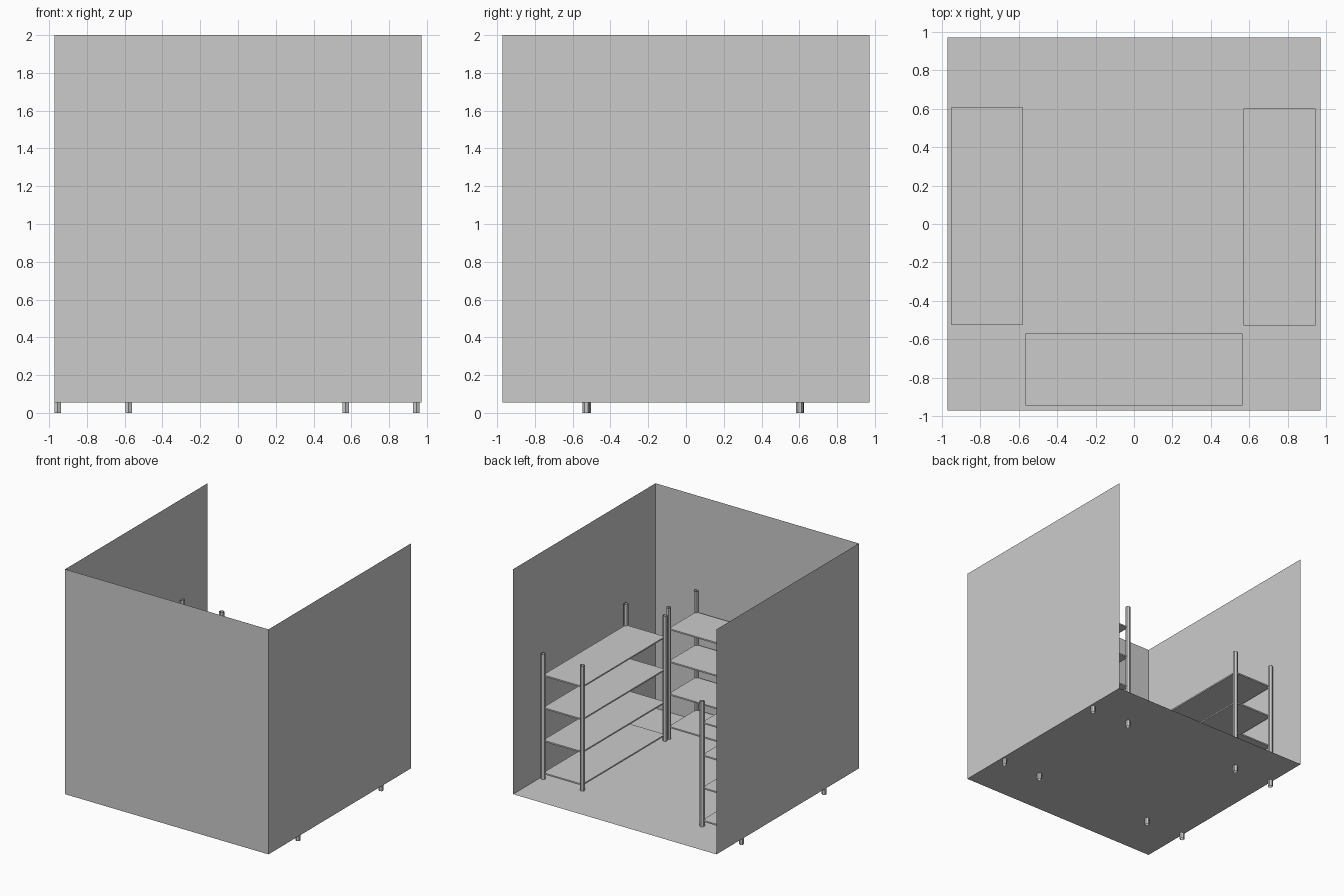
import bpy
import bmesh
from math import radians
from mathutils import Matrix, Vector

old = bpy.data.objects.get("Cube")
if old:
    bpy.data.objects.remove(old, do_unlink=True)

HALF, FLOOR, TOP = 0.9725, 0.055, 2.0
RACK_W, RACK_L = 0.375, 1.13
POST_R, POST_H = 0.02, 1.138
SHELF_T, SHELF_Z, SHELF_GAP = 0.012, 0.107, 0.282

grey = bpy.data.materials.new("light_grey")
grey.use_nodes = True
colour = (0.6, 0.6, 0.6, 1)
grey.diffuse_color = colour
grey.node_tree.nodes["Principled BSDF"].inputs["Base Color"].default_value = colour


def finish(name, bm):
    mesh = bpy.data.meshes.new(name)
    bm.to_mesh(mesh)
    bm.free()
    mesh.materials.append(grey)
    obj = bpy.data.objects.new(name, mesh)
    bpy.context.collection.objects.link(obj)
    return obj


def panel(name, corner, side_a, side_b):
    """Single-sheet rectangle spanned from a corner by two sides."""
    bm = bmesh.new()
    c, a, b = Vector(corner), Vector(side_a), Vector(side_b)
    bm.faces.new([bm.verts.new(p) for p in (c, c + a, c + a + b, c + b)])
    finish(name, bm)


def post(name, place):
    """Open-ended hexagonal tube."""
    bm = bmesh.new()
    bmesh.ops.create_cone(bm, cap_ends=False, segments=6, radius1=POST_R,
                          radius2=POST_R, depth=POST_H, matrix=place)
    finish(name, bm)


def shelf(name, place):
    bm = bmesh.new()
    size = Matrix.Diagonal((RACK_W, RACK_L, SHELF_T, 1))
    bmesh.ops.create_cube(bm, size=1, matrix=place @ size)
    finish(name, bm)


def rack(name, location, turn):
    """Four posts and four shelves, long side along local y."""
    base = Matrix.Translation(location) @ Matrix.Rotation(radians(turn), 4, "Z")
    for i, sx in enumerate((-1, 1)):
        for j, sy in enumerate((-1, 1)):
            spot = Vector((sx * RACK_W / 2, sy * RACK_L / 2, POST_H / 2))
            post(f"{name}_post_{2 * i + j + 1}", base @ Matrix.Translation(spot))
    for k in range(4):
        z = SHELF_Z + k * SHELF_GAP - SHELF_T / 2
        shelf(f"{name}_shelf_{k + 1}", base @ Matrix.Translation((0, 0, z)))


# Room shell: floor and three walls, open at the back and top
width, height = 2 * HALF, TOP - FLOOR
panel("floor", (-HALF, -HALF, FLOOR), (width, 0, 0), (0, width, 0))
panel("front_wall", (-HALF, -HALF, FLOOR), (width, 0, 0), (0, 0, height))
panel("left_wall", (HALF, -HALF, FLOOR), (0, width, 0), (0, 0, height))
panel("right_wall", (-HALF, HALF, FLOOR), (0, -width, 0), (0, 0, height))

# Storage racks: the side racks reach through the floor
rack("left_rack", (0.757, 0.037, 0), 0)
rack("right_rack", (-0.767, 0.041, 0), 0)
rack("front_rack", (0, -0.757, FLOOR), 90)
